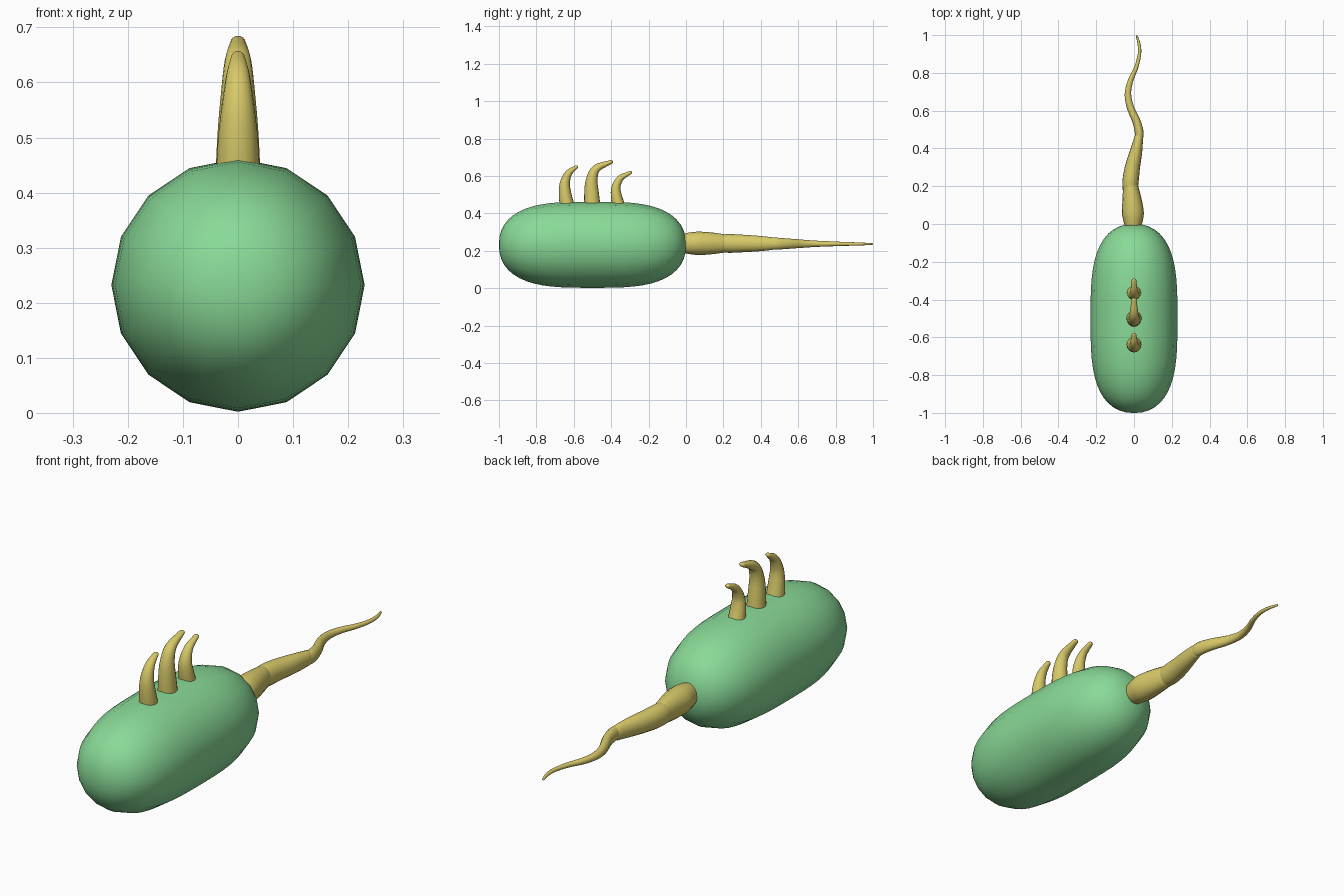
import bpy, bmesh, math
from mathutils import Vector

if "Cube" in bpy.data.objects:
    bpy.data.objects.remove(bpy.data.objects["Cube"])


def material(name, rgb):
    m = bpy.data.materials.new(name)
    m.diffuse_color = (*rgb, 1)
    m.use_nodes = True
    m.node_tree.nodes["Principled BSDF"].inputs["Base Color"].default_value = m.diffuse_color
    return m


GREEN = material("green", (0.25, 0.70, 0.31))
YELLOW = material("yellow", (0.68, 0.58, 0.14))


def spline(pts, steps):
    # Catmull-Rom through tuples of any length
    p = [Vector(q) for q in pts]
    p = [p[0] * 2 - p[1]] + p + [p[-1] * 2 - p[-2]]
    out = []
    for i in range(1, len(p) - 2):
        a, b, c, d = p[i - 1:i + 3]
        for s in range(steps):
            t = s / steps
            out.append(0.5 * (2 * b + (c - a) * t + (2 * a - 5 * b + 4 * c - d) * t * t
                              + (3 * b - a - 3 * c + d) * t ** 3))
    return out + [p[-2]]


def loft(name, rings, mat):
    bm = bmesh.new()
    rows = [[bm.verts.new(v) for v in r] for r in rings]
    n = len(rows[0])
    for a, b in zip(rows, rows[1:]):
        for i in range(n):
            bm.faces.new((a[i], a[(i + 1) % n], b[(i + 1) % n], b[i]))
    bm.faces.new(rows[0])
    bm.faces.new(rows[-1])
    bmesh.ops.recalc_face_normals(bm, faces=bm.faces)
    me = bpy.data.meshes.new(name)
    bm.to_mesh(me)
    bm.free()
    ob = bpy.data.objects.new(name, me)
    bpy.context.collection.objects.link(ob)
    me.materials.append(mat)
    bpy.ops.object.select_all(action='DESELECT')
    ob.select_set(True)
    bpy.context.view_layer.objects.active = ob
    bpy.ops.object.shade_smooth_by_angle(angle=math.radians(50))
    return ob


def ring(centre, u, v, ru, rv, n=16):
    return [centre + u * (ru * math.sin(2 * math.pi * i / n))
            + v * (rv * math.cos(2 * math.pi * i / n)) for i in range(n)]


def tube(name, centres, radii, side):
    # side: fixed cross-section axis; radii are (along side, across it)
    rings = []
    for i, c in enumerate(centres):
        t = (centres[min(i + 1, len(centres) - 1)] - centres[max(i - 1, 0)]).normalized()
        w = t.cross(side).normalized()
        rings.append(ring(c, side, w, *radii[i]))
    # rounded tip
    r = radii[-1]
    for a in (0.6, 1.2):
        rings.append(ring(centres[-1] + t * min(r) * math.sin(a), side, w,
                          r[0] * math.cos(a), r[1] * math.cos(a)))
    return loft(name, rings, YELLOW)


X, Z = Vector((1, 0, 0)), Vector((0, 0, 1))

# Body: rounded capsule of 16 sides
rings = []
N = 28
for k in range(N + 1):
    t = -math.cos(math.pi * k / N) * 0.9995
    r = 0.230 * (1 - abs(t) ** 3.3) ** (1 / 2.3)
    rings.append(ring(Vector((0, -0.5 + 0.5 * t, 0.232)), X, Z, r, r))
loft("body", rings, GREEN)

# Tail: three overlapping segments; points are y, x, half width, half height
tail = {
    "tail_root": [(-0.03, -0.005, 0.04, 0.048), (0.02, -0.005, 0.052, 0.058),
                  (0.06, -0.006, 0.058, 0.062), (0.12, -0.010, 0.052, 0.060),
                  (0.20, -0.018, 0.040, 0.050)],
    "tail_middle": [(0.18, -0.020, 0.040, 0.046), (0.23, -0.018, 0.043, 0.050),
                    (0.30, -0.008, 0.040, 0.047), (0.38, 0.010, 0.033, 0.042),
                    (0.46, 0.026, 0.023, 0.034)],
    "tail_tip": [(0.44, 0.024, 0.020, 0.030), (0.48, 0.028, 0.023, 0.032),
                 (0.54, 0.014, 0.022, 0.028), (0.62, -0.020, 0.019, 0.022),
                 (0.69, -0.032, 0.017, 0.017), (0.76, -0.018, 0.014, 0.014),
                 (0.83, 0.012, 0.011, 0.011), (0.90, 0.029, 0.009, 0.009),
                 (0.95, 0.027, 0.008, 0.007), (0.995, 0.015, 0.005, 0.005)],
}
for name, pts in tail.items():
    s = spline([(*p, 0.24 - 0.004 * max(p[0], 0)) for p in pts], 5)
    tube(name, [Vector((q[1], q[0], q[4])) for q in s],
         [(q[3], q[2]) for q in s], Z)

# Back spikes curling toward the tail; points are y, z, half width, half depth
spikes = {
    "front_spike": [(-0.634, 0.43, 0.040, 0.040), (-0.646, 0.50, 0.036, 0.034),
                    (-0.648, 0.56, 0.029, 0.027), (-0.627, 0.615, 0.021, 0.019),
                    (-0.585, 0.648, 0.012, 0.009)],
    "middle_spike": [(-0.500, 0.43, 0.041, 0.044), (-0.505, 0.51, 0.037, 0.039),
                     (-0.504, 0.58, 0.031, 0.031), (-0.478, 0.64, 0.024, 0.022),
                     (-0.400, 0.675, 0.013, 0.010)],
    "rear_spike": [(-0.358, 0.43, 0.038, 0.036), (-0.372, 0.49, 0.034, 0.030),
                   (-0.374, 0.54, 0.027, 0.024), (-0.350, 0.588, 0.019, 0.017),
                   (-0.297, 0.618, 0.012, 0.009)],
}
for name, pts in spikes.items():
    s = spline(pts, 4)
    tube(name, [Vector((0, q[0], q[1])) for q in s],
         [(q[2], q[3]) for q in s], X)
